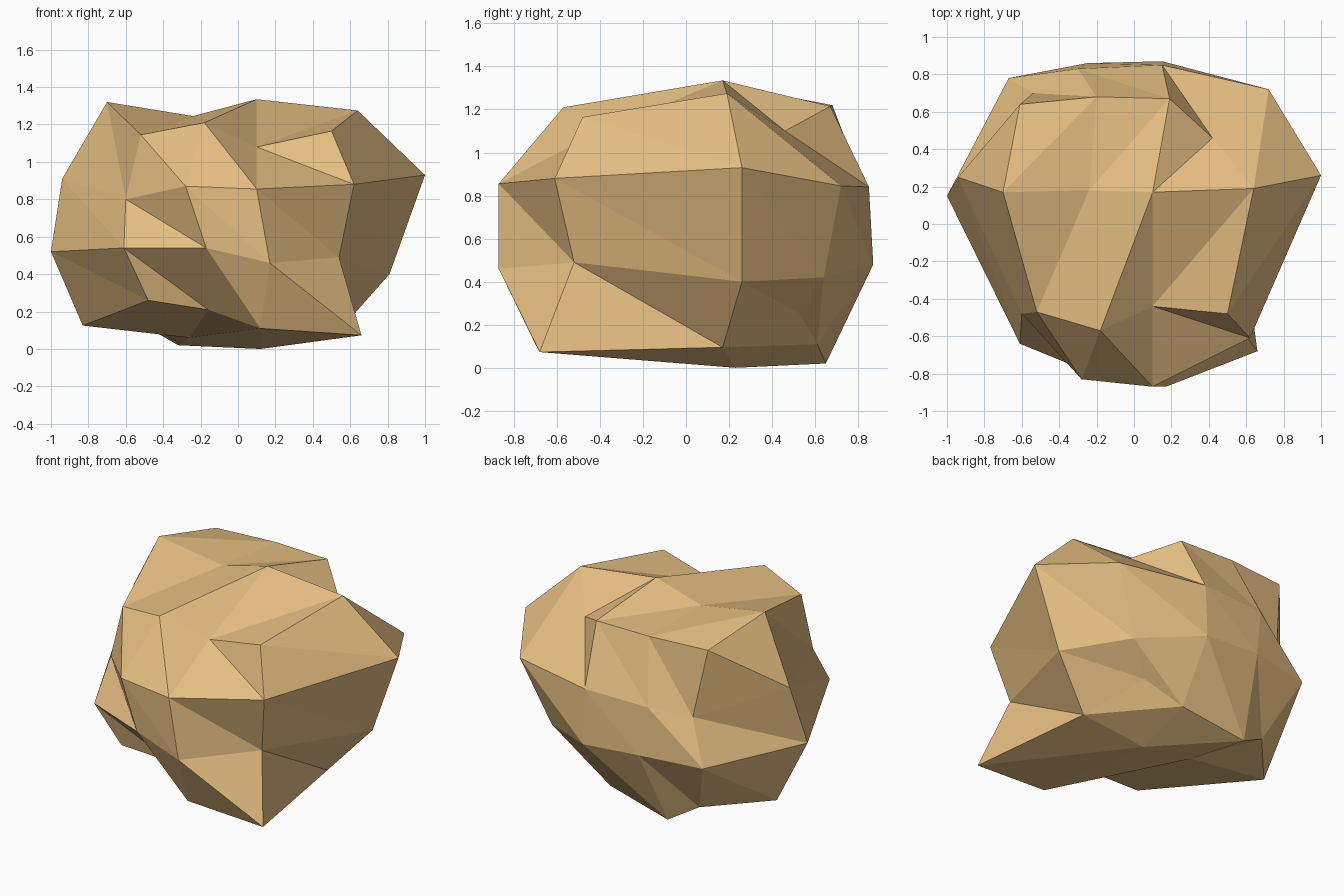
import bpy, bmesh

if "Cube" in bpy.data.objects:
    bpy.data.objects.remove(bpy.data.objects["Cube"])

# Sandstone colour
stone = bpy.data.materials.new("sandstone")
stone.diffuse_color = (0.79, 0.52, 0.225, 1)
stone.use_nodes = True
stone.node_tree.nodes["Principled BSDF"].inputs["Base Color"].default_value = stone.diffuse_color

# Boulder = chipped block of 3 x 2 x 3 cells. Each level is a ring of ten corners:
# four along the front (left to right), right middle, four along the back, left middle.
levels = [
    [(-.48, -.54, .26), (-.16, -.48, .21), (.12, -.70, .11), (.66, -.68, .073), (.54, .17, .095),
     (.36, .53, .25), (.13, .61, .11), (-.32, .65, .02), (-.51, .59, .13), (-.83, .23, .125)],
    [(-.61, -.64, .54), (-.17, -.82, .54), (.17, -.87, .46), (.54, -.52, .49), (.81, .26, .40),
     (.54, .64, .42), (.15, .87, .48), (-.25, .86, .51), (-.67, .78, .50), (-1, .15, .52)],
    [(-.60, -.48, .80), (-.28, -.83, .87), (.10, -.87, .855), (.62, -.61, .88), (1, .26, .93),
     (.72, .72, .845), (.15, .85, .84), (-.30, .83, .83), (-.54, .70, .78), (-.94, .25, .91)],
    [(-.52, -.47, 1.145), (-.18, -.57, 1.21), (.10, -.44, 1.08), (.50, -.48, 1.165), (.64, .19, 1.275),
     (.42, .46, 1.10), (.19, .67, 1.215), (-.20, .68, 1.22), (-.61, .64, 1.22), (-.70, .17, 1.32)],
]
bottom_mid = [(-.26, .23, .06), (.12, .23, 0)]
top_mid = [(-.24, .18, 1.245), (.10, .17, 1.335)]

bm = bmesh.new()
rings = [[bm.verts.new(p) for p in ring] for ring in levels]


# One four-cornered facet, creased from a to c
def facet(a, b, c, d):
    bm.faces.new((a, b, c))
    bm.faces.new((a, c, d))


# Side facets
for low, high in zip(rings, rings[1:]):
    n = len(low)
    for i in range(n):
        j = (i + 1) % n
        facet(low[j], high[j], high[i], low[i])


# Top and underside facets, as a grid of three rows
def cap(ring, middle, rising):
    inner = [bm.verts.new(p) for p in middle]
    rows = [ring[:4], [ring[9], *inner, ring[4]], ring[8:4:-1]]
    for a, b in zip(rows, rows[1:]):
        for i in range(3):
            if rising:
                facet(a[i], a[i + 1], b[i + 1], b[i])
            else:
                facet(a[i + 1], b[i + 1], b[i], a[i])


cap(rings[0], bottom_mid, False)
cap(rings[-1], top_mid, True)
bmesh.ops.recalc_face_normals(bm, faces=bm.faces)

mesh = bpy.data.meshes.new("boulder")
bm.to_mesh(mesh)
bm.free()
mesh.materials.append(stone)
boulder = bpy.data.objects.new("boulder", mesh)
bpy.context.collection.objects.link(boulder)
